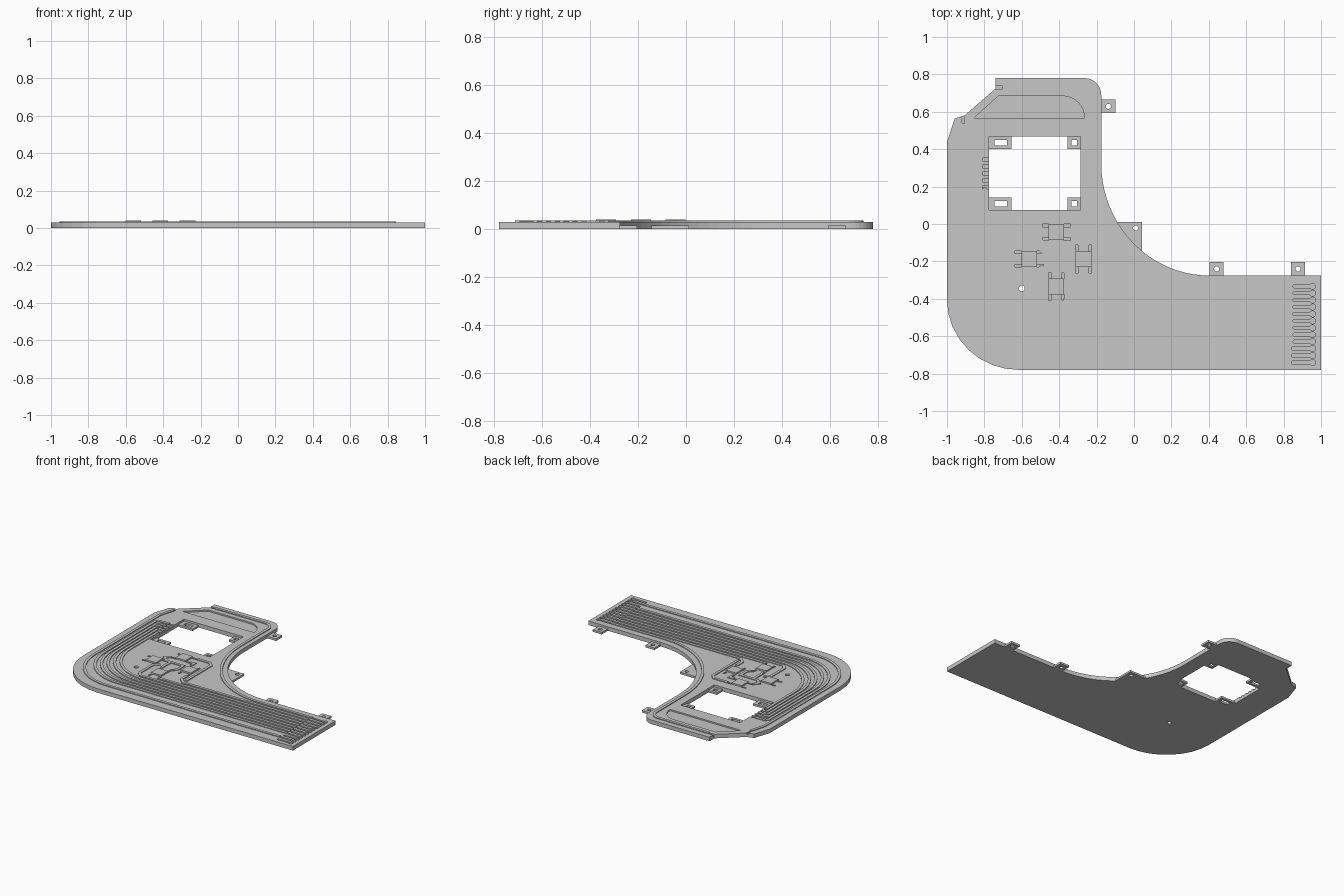
import bpy, bmesh, math
from mathutils import Vector

if "Cube" in bpy.data.objects:
    bpy.data.objects.remove(bpy.data.objects["Cube"])

TOP = 0.03
DX, DY = 0.005, -0.006  # drawing origin to model centre
grey = bpy.data.materials.new("plain_grey")
grey.diffuse_color = (0.57, 0.57, 0.57, 1)
grey.use_nodes = True
grey.node_tree.nodes["Principled BSDF"].inputs["Base Color"].default_value = grey.diffuse_color


def finish(name, bm):
    bmesh.ops.recalc_face_normals(bm, faces=bm.faces)
    bmesh.ops.translate(bm, verts=bm.verts, vec=(DX, DY, 0))
    me = bpy.data.meshes.new(name)
    bm.to_mesh(me)
    bm.free()
    ob = bpy.data.objects.new(name, me)
    bpy.context.collection.objects.link(ob)
    me.materials.append(grey)
    return ob


def prisms(name, outlines, z0, z1):
    """Extrude several closed outlines into one object."""
    bm = bmesh.new()
    for pts in outlines:
        f = bm.faces.new([bm.verts.new((x, y, z0)) for x, y in pts])
        up = bmesh.ops.extrude_face_region(bm, geom=[f])["geom"]
        vs = [v for v in up if isinstance(v, bmesh.types.BMVert)]
        bmesh.ops.translate(bm, verts=vs, vec=(0, 0, z1 - z0))
    return finish(name, bm)


def cut(ob, outlines, z0, z1):
    tool = prisms("cutter", outlines, z0, z1)
    mod = ob.modifiers.new("cut", 'BOOLEAN')
    mod.operation, mod.solver, mod.object = 'DIFFERENCE', 'EXACT', tool
    bpy.context.view_layer.objects.active = ob
    bpy.ops.object.modifier_apply(modifier=mod.name)
    bpy.data.objects.remove(tool)


def rect(x0, y0, x1, y1):
    return [(x0, y0), (x1, y0), (x1, y1), (x0, y1)]


def arc(cx, cy, rx, ry, a0, a1, n):
    return [(cx + rx * math.cos(math.radians(a0 + (a1 - a0) * i / n)),
             cy + ry * math.sin(math.radians(a0 + (a1 - a0) * i / n))) for i in range(n + 1)]


def ridge(bm, pts, w=0.01, h=0.006):
    """Low flat-topped ridge that follows a path on the plate."""
    p = [Vector(q) for q in pts]
    rings = []
    for i, q in enumerate(p):
        a = (q - p[i - 1]).normalized() if i else (p[1] - q).normalized()
        b = (p[i + 1] - q).normalized() if i < len(p) - 1 else a
        n = Vector((-(a + b).y, (a + b).x)).normalized()
        n /= max(0.5, n.dot(Vector((-a.y, a.x))))
        rings.append([bm.verts.new((*(q + n * s * w), z)) for s, z in
                      ((-1, TOP - 0.002), (-1, TOP + h), (1, TOP + h), (1, TOP - 0.002))])
    for r, s in zip(rings, rings[1:]):
        for j in range(4):
            bm.faces.new((r[j], r[(j + 1) % 4], s[(j + 1) % 4], s[j]))
    bm.faces.new(rings[0])
    bm.faces.new(rings[-1])


# Plate outline, clockwise from the top left
L, R, T, B = -1 - DX, 1 - DX, 0.78 - DY, -0.78 - DY
outline = [(-0.745, T)] + arc(-0.27, T - 0.09, 0.09, 0.09, 90, 0, 8)
outline += arc(0.4, 0.33, 0.58, 0.6, 180, 270, 20)
outline += [(R, -0.27), (R, B)]
outline += arc(-0.62, -0.4, -0.62 - L, -0.4 - B, 270, 180, 8)
outline += [(L, 0.445), (-0.963, 0.57), (-0.91, 0.587), (-0.745, 0.73)]
plate = prisms("plate", [outline], 0, TOP)

# Window and peg hole through the plate
cut(plate, [rect(-0.78, 0.08, -0.29, 0.475),
            arc(-0.605, -0.338, 0.016, 0.016, 0, 330, 11)], -0.1, 0.1)

# Shallow pockets: edge notches, corner recess, connector fingers, contacts, switch legs
pockets = [rect(-0.76, 0.729, -0.707, 0.744), rect(-0.925, 0.544, -0.91, 0.62),
           [(-0.86, 0.573), (-0.73, 0.69)] + arc(-0.385, 0.573, 0.115, 0.117, 90, 0, 8)]
finger_y = [-0.327 - 0.037 * k for k in range(12)]
for k, y in enumerate(finger_y):
    x0 = 0.85 if k < 9 else 0.84
    tip = [(x0, y + 0.008), (x0, y - 0.008)]
    if k < 9:
        tip.insert(1, (x0 - 0.008, y))
    pockets.append(tip + arc(0.95, y, 0.016, 0.016, -150, 150, 10))
contact_y = [0.35 - 0.037 * j for j in range(5)]
pockets += [rect(-0.815, y - 0.008, -0.77, y + 0.008) for y in contact_y]

# Switches: centre and whether the legs run along x
switches = [(-0.42, -0.038, True), (-0.565, -0.182, True),
            (-0.275, -0.182, False), (-0.42, -0.328, False)]
for cx, cy, along_x in switches:
    for s in (-1, 1):
        for t in (-1, 1):
            a, b = (0.042, t * 0.036 - 0.007), (0.075, t * 0.036 + 0.007)
            xs, ys = sorted((s * a[0], s * b[0])), (a[1], b[1])
            if not along_x:
                xs, ys = ys, xs
            pockets.append(rect(cx + xs[0], cy + ys[0], cx + xs[1], cy + ys[1]))
cut(plate, pockets, TOP - 0.01, 0.1)
prisms("switch_bodies", [rect(x - 0.042, y - 0.042, x + 0.042, y + 0.042)
                         for x, y, _ in switches], TOP - 0.01, 0.041)

# Thin mounting tabs inside the window and along the outer edge
tabs, holes = [], []
for y0 in (0.08, 0.406):
    tabs += [rect(-0.78, y0, -0.66, y0 + 0.069), rect(-0.36, y0, -0.29, y0 + 0.069)]
    holes += [rect(-0.75, y0 + 0.019, -0.685, y0 + 0.049),
              rect(-0.34, y0 + 0.019, -0.31, y0 + 0.049)]
for x, y in ((-0.142, 0.635), (0.437, -0.234), (0.872, -0.234)):
    tabs.append(rect(x - 0.038, y - 0.036, x + 0.037, y + 0.036))
    holes.append(arc(x, y, 0.014, 0.014, 0, 330, 11))
tabs.append([(-0.1, 0.018), (-0.04, -0.07), (0.038, -0.14), (0.038, 0.018)])
holes.append(arc(0.004, -0.015, 0.014, 0.014, 0, 330, 11))
tab_ob = prisms("mounting_tabs", tabs, 0, 0.015)
cut(tab_ob, holes, -0.1, 0.1)

# Raised tracks
bm = bmesh.new()
# inner track follows the concave edge up to the top notch
ridge(bm, [(0.84, -0.327)] + arc(0.4, 0.333, 0.62, 0.66, 270, 180, 16)
      + arc(-0.29, 0.666, 0.07, 0.07, 0, 90, 6) + [(-0.705, 0.736)])
# outer track follows the rounded corner up to the side notch
ridge(bm, [(0.835, -0.697)] + arc(-0.605, -0.347, 0.345, 0.35, 270, 180, 10)
      + [(-0.95, 0.43), (-0.917, 0.544)])
# five nested tracks lead to the window contacts
for j, y in enumerate(contact_y):
    x, low = -0.915 + 0.028 * j, finger_y[8 - j]
    path = [(0.84, low)] + arc(x + 0.35, low + 0.35, 0.35, 0.35, 270, 180, 10)
    ridge(bm, path + ([(x, y - 0.02), (x + 0.02, y), (-0.815, y)] if j < 3 else [(x, y)]))
# short tracks to and between the switches
for path in (
    [(0.84, -0.364), (-0.2, -0.364), (-0.239, -0.325), (-0.239, -0.257)],
    [(0.84, -0.401), (-0.384, -0.401)],
    [(0.84, -0.438), (-0.5, -0.438), (-0.53, -0.408), (-0.53, -0.25), (-0.49, -0.218)],
    [(-0.345, -0.002), (-0.23, -0.002), (-0.2, -0.035), (-0.2, -0.335)],
    [(-0.345, -0.074), (-0.311, -0.074), (-0.311, -0.107)],
    [(-0.495, -0.074), (-0.53, -0.107), (-0.49, -0.146), (-0.456, -0.146), (-0.456, -0.253)],
    [(-0.456, -0.146), (-0.35, -0.146), (-0.35, -0.218), (-0.384, -0.253)],
):
    ridge(bm, path)
finish("tracks", bm)
